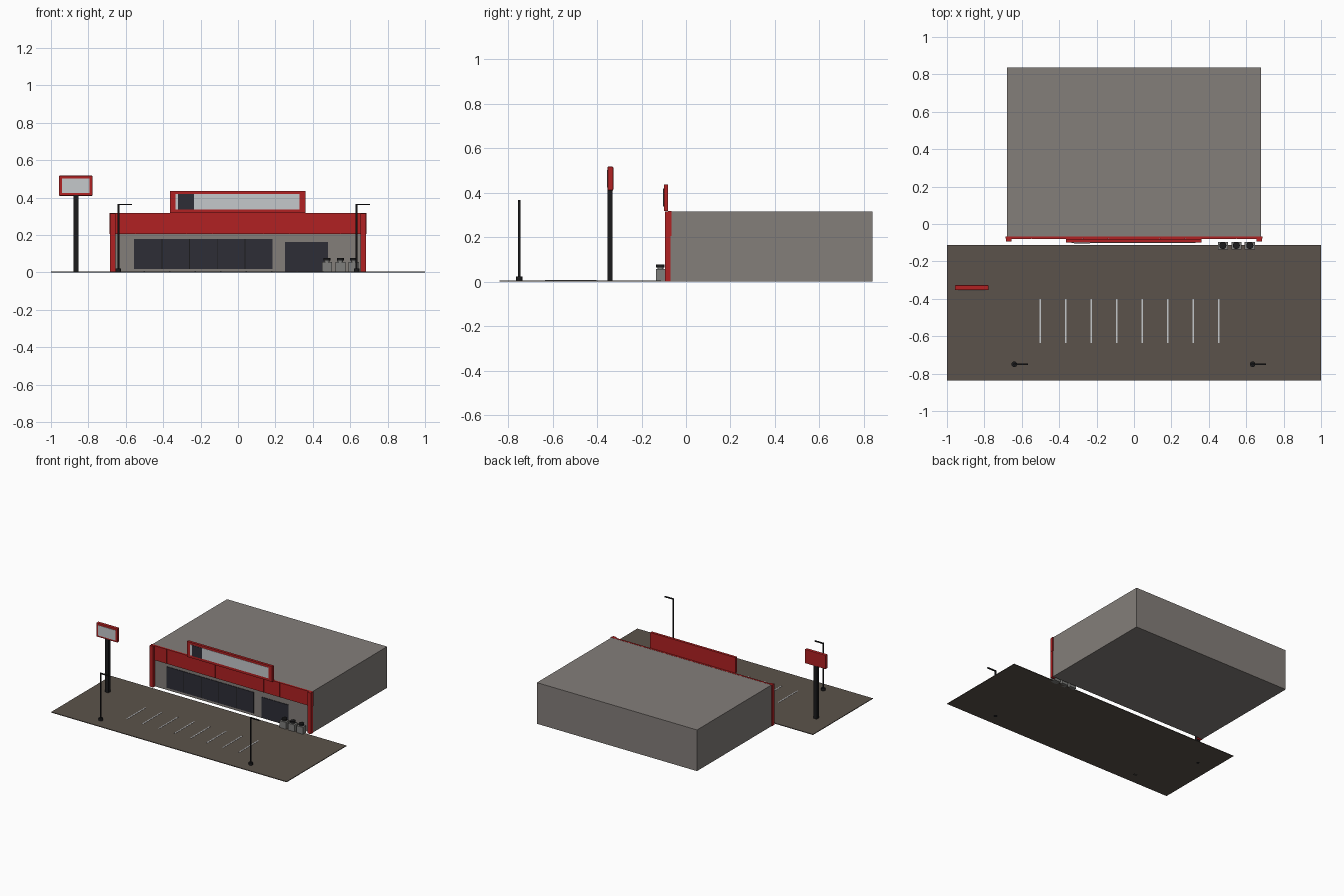
import bpy
from mathutils import Vector

cube = bpy.data.objects.get("Cube")
if cube:
    bpy.data.objects.remove(cube, do_unlink=True)


def material(name, rgb):
    m = bpy.data.materials.new(name)
    m.use_nodes = True
    m.diffuse_color = (*rgb, 1)
    bsdf = m.node_tree.nodes["Principled BSDF"]
    bsdf.inputs["Base Color"].default_value = (*rgb, 1)
    bsdf.inputs["Roughness"].default_value = 0.8
    return m


WALL = material("warm grey wall", (0.23, 0.21, 0.195))
ASPHALT = material("brown asphalt", (0.105, 0.086, 0.070))
RED = material("red trim", (0.44, 0.015, 0.016))
GLASS = material("dark glass", (0.027, 0.027, 0.037))
PALE = material("pale panel", (0.56, 0.58, 0.60))
BLACK = material("black metal", (0.011, 0.011, 0.012))
BIN = material("bin grey", (0.21, 0.21, 0.20))


def box(name, mat, x, y, z, bevel=0):
    """Box from three (low, high) ranges."""
    lo, hi = Vector((x[0], y[0], z[0])), Vector((x[1], y[1], z[1]))
    bpy.ops.mesh.primitive_cube_add(size=1, location=(lo + hi) / 2)
    ob = bpy.context.object
    ob.name = name
    ob.scale = hi - lo
    bpy.ops.object.transform_apply(location=False, rotation=False, scale=True)
    ob.data.materials.append(mat)
    if bevel:
        mod = ob.modifiers.new("bevel", "BEVEL")
        mod.width = bevel
        mod.segments = 2
    return ob


def cylinder(name, mat, x, y, z, radius, sides=16):
    """Upright cylinder over the (low, high) range z."""
    bpy.ops.mesh.primitive_cylinder_add(
        vertices=sides, radius=radius, depth=z[1] - z[0],
        location=(x, y, sum(z) / 2))
    ob = bpy.context.object
    ob.name = name
    ob.data.materials.append(mat)
    bpy.ops.object.shade_smooth_by_angle()
    return ob


# Parking lot with bay stripes
box("parking_lot", ASPHALT, (-1, 1), (-0.838, -0.112), (0, 0.005))
for i in range(8):
    x = -0.502 + i * 0.1363
    box(f"bay_stripe_{i + 1}", PALE, (x - 0.004, x + 0.004),
        (-0.635, -0.402), (0.005, 0.0065))

# Store block
box("store_building", WALL, (-0.68, 0.68), (-0.07, 0.838), (0, 0.316))

# Red fascia: backing band with separate cladding panels
box("fascia_band", RED, (-0.686, 0.686), (-0.077, -0.066), (0.206, 0.317))
panels = 10
step = 1.372 / panels
for i in range(panels):
    x = -0.686 + i * step
    box(f"fascia_panel_{i + 1}", RED, (x + 0.001, x + step - 0.001),
        (-0.080, -0.076), (0.206, 0.317))

# Corner pillars
for side, s in (("left", 1), ("right", -1)):
    box(f"{side}_pillar", RED, sorted((s * 0.655, s * 0.684)),
        (-0.094, -0.069), (0, 0.316))

# Shop window and entrance
box("shop_window", GLASS, (-0.555, 0.185), (-0.074, -0.069), (0.018, 0.180))
for i in range(1, 5):
    x = -0.555 + i * 0.148
    box(f"window_mullion_{i}", BLACK, (x - 0.002, x + 0.002),
        (-0.0755, -0.073), (0.018, 0.180))
box("entrance_door", GLASS, (0.25, 0.48), (-0.074, -0.069), (0.005, 0.162))

# Roof sign
box("roof_sign_case", RED, (-0.364, 0.360), (-0.100, -0.080), (0.317, 0.436))
box("roof_sign_face", PALE, (-0.335, 0.330), (-0.102, -0.099), (0.337, 0.419))
box("roof_sign_square", GLASS, (-0.320, -0.235), (-0.104, -0.101),
    (0.337, 0.419))

# Pole sign
box("sign_pole", BLACK, (-0.880, -0.854), (-0.354, -0.330), (0, 0.415))
box("pole_sign_case", RED, (-0.957, -0.778), (-0.353, -0.327),
    (0.410, 0.517), bevel=0.004)
box("pole_sign_face", PALE, (-0.942, -0.793), (-0.3555, -0.352),
    (0.424, 0.502))

# Street lamps
for side, x in (("left", 0.634), ("right", -0.640)):
    cylinder(f"{side}_lamp_base", BLACK, x, -0.750, (0, 0.022), 0.015)
    cylinder(f"{side}_lamp_post", BLACK, x, -0.750, (0, 0.367), 0.0055)
    box(f"{side}_lamp_arm", BLACK, (x, x + 0.072), (-0.755, -0.745),
        (0.360, 0.367))

# Bins beside the entrance
for i in range(3):
    x = 0.475 + i * 0.072
    box(f"bin_{i + 1}", BIN, (x - 0.027, x + 0.027), (-0.135, -0.095),
        (0, 0.057))
    cylinder(f"bin_neck_{i + 1}", BIN, x, -0.115, (0.056, 0.064), 0.014)
    cylinder(f"bin_lid_{i + 1}", BLACK, x, -0.115, (0.063, 0.076), 0.019)
